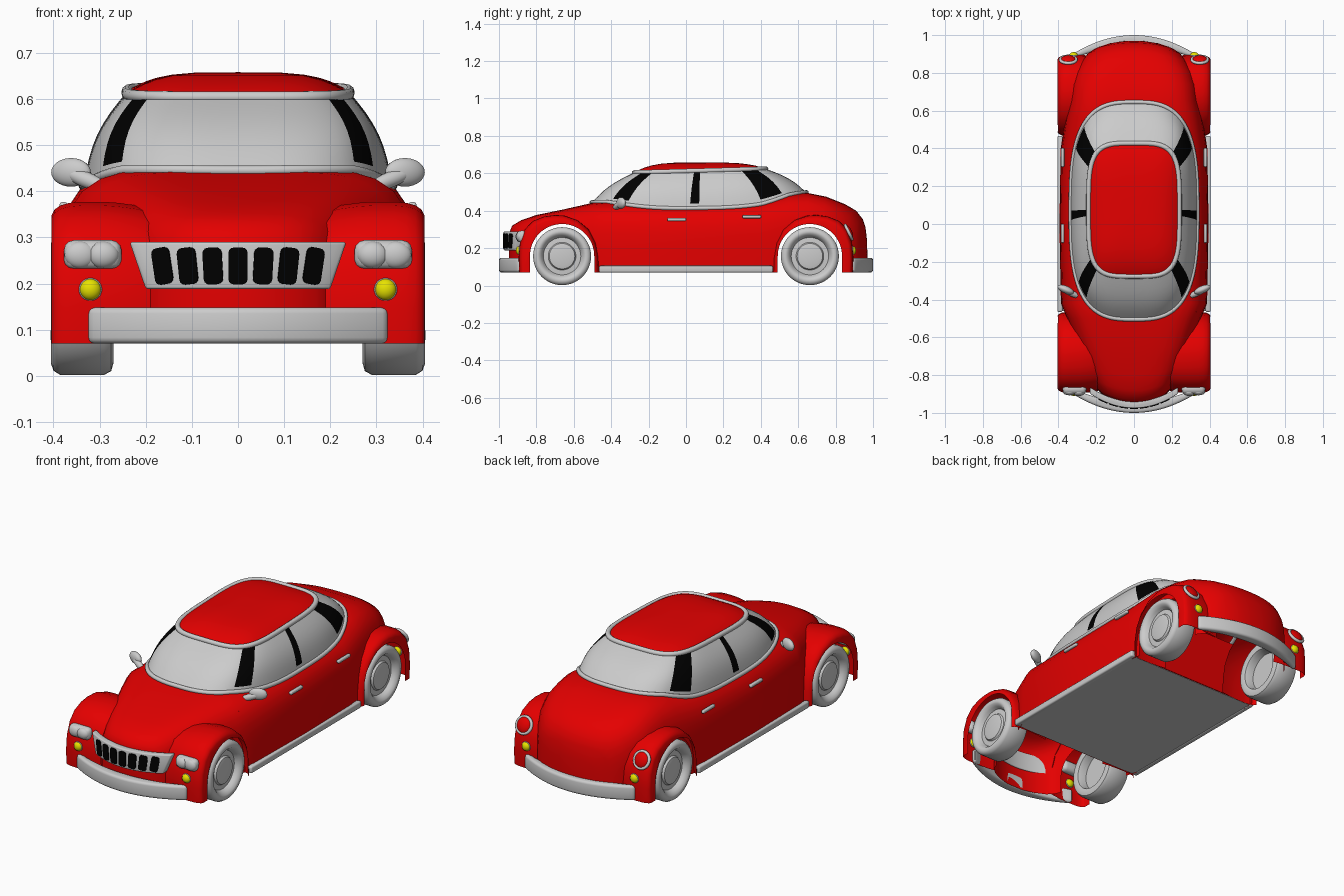
import bpy, bmesh, math
from mathutils import Vector

if "Cube" in bpy.data.objects:
    bpy.data.objects.remove(bpy.data.objects["Cube"])

def material(name, c):
    m = bpy.data.materials.new(name)
    m.diffuse_color = (*c, 1)
    m.use_nodes = True
    m.node_tree.nodes["Principled BSDF"].inputs["Base Color"].default_value = m.diffuse_color
    return m
RED = material("red paint", (0.78, 0.0, 0.0))
GREY = material("light grey", (0.6, 0.6, 0.6))
BLACK = material("black", (0.0, 0.0, 0.0))
YELLOW = material("yellow", (0.9, 0.86, 0.0))

def finish(o, name, mat, angle=40, bevel=0):
    o.name = name
    o.data.materials.clear()
    o.data.materials.append(mat)
    bpy.ops.object.select_all(action='DESELECT')
    o.select_set(True)
    bpy.context.view_layer.objects.active = o
    if bevel:
        m = o.modifiers.new("bevel", 'BEVEL')
        m.width, m.segments, m.limit_method = bevel, 3, 'ANGLE'
        bpy.ops.object.modifier_apply(modifier=m.name)
    bpy.ops.object.shade_smooth_by_angle(angle=math.radians(angle))
    return o

def mesh(name, verts, faces, mat, angle=40, bevel=0):
    me = bpy.data.meshes.new(name)
    me.from_pydata(verts, [], faces)
    bm = bmesh.new()
    bm.from_mesh(me)
    bmesh.ops.remove_doubles(bm, verts=bm.verts, dist=1e-5)
    bmesh.ops.recalc_face_normals(bm, faces=bm.faces)
    bm.to_mesh(me)
    bm.free()
    o = bpy.data.objects.new(name, me)
    bpy.context.collection.objects.link(o)
    return finish(o, name, mat, angle, bevel)

def loft(name, rings, mat, angle=40, caps=True, bevel=0):
    n = len(rings[0])
    faces = [(r*n+i, r*n+(i+1) % n, (r+1)*n+(i+1) % n, (r+1)*n+i)
             for r in range(len(rings)-1) for i in range(n)]
    if caps:
        faces += [tuple(range(n)), tuple(range((len(rings)-1)*n, len(rings)*n))]
    return mesh(name, [p for r in rings for p in r], faces, mat, angle, bevel)

def box(name, loc, size, mat, bevel=0, rot=(0, 0, 0)):
    bpy.ops.mesh.primitive_cube_add(size=1, location=loc, rotation=rot)
    o = bpy.context.object
    for v in o.data.vertices:
        v.co = Vector([a*b for a, b in zip(v.co, size)])
    return finish(o, name, mat, 40, bevel)

def ball(name, loc, size, mat, rot=(0, 0, 0)):
    bpy.ops.mesh.primitive_uv_sphere_add(segments=24, ring_count=14, radius=1, location=loc, rotation=rot)
    bpy.context.object.scale = size
    return finish(bpy.context.object, name, mat, 60)

def tube(name, pts, r, mat):
    cu = bpy.data.curves.new(name, 'CURVE')
    cu.dimensions, cu.bevel_depth, cu.bevel_resolution = '3D', r, 3
    sp = cu.splines.new('POLY')
    sp.points.add(len(pts)-1)
    for p, q in zip(sp.points, pts):
        p.co = (*q, 1)
    sp.use_cyclic_u = True
    o = bpy.data.objects.new(name, cu)
    bpy.context.collection.objects.link(o)
    bpy.ops.object.select_all(action='DESELECT')
    o.select_set(True)
    bpy.context.view_layer.objects.active = o
    bpy.ops.object.convert(target='MESH')
    return finish(bpy.context.object, name, mat, 60)

WY, WZ, ARCH, Z0 = 0.6625, 0.157, 0.172, 0.07

# Wheel arch cutters, and a cut that leaves open shells
cutters = []
for s in (-1, 1):
    prof = [(s*WY+ARCH*math.cos(math.pi*i/32), WZ+ARCH*math.sin(math.pi*i/32)) for i in range(33)]
    prof += [(s*WY-ARCH, -0.1), (s*WY+ARCH, -0.1)]
    c = loft("arch_cutter", [[(x, y, z) for y, z in prof] for x in (-0.6, 0.6)], BLACK)
    c.hide_render = True
    c.hide_set(True)
    cutters.append(c)

def cut_arches(o, which, angle, inner=0):
    bpy.context.view_layer.objects.active = o
    for c in which:
        m = o.modifiers.new("cut", 'BOOLEAN')
        m.operation, m.solver, m.object = 'DIFFERENCE', 'EXACT', c
        bpy.ops.object.modifier_apply(modifier=m.name)
    bm = bmesh.new()
    bm.from_mesh(o.data)
    dead = []
    for f in bm.faces:
        c = f.calc_center_median()
        dy = abs(abs(c.y)-WY)
        tunnel = dy < ARCH+0.001 and (c.z < WZ or math.hypot(dy, c.z-WZ) < ARCH+0.001)
        if ((tunnel and abs(f.normal.x) < 0.01) or (f.normal.z < -0.9 and c.z < Z0+0.01)
                or (abs(c.x) < inner and abs(f.normal.x) > 0.9)):
            dead.append(f)
    bmesh.ops.delete(bm, geom=dead, context='FACES')
    bm.to_mesh(o.data)
    bm.free()
    finish(o, o.name, RED, angle)

# Central body: stations of (y, half width, top height), ends bowed in plan
ST = [(-.947, .05, .13), (-.946, .11, .21), (-.943, .17, .285), (-.93, .2, .32), (-.88, .225, .35),
      (-.8, .255, .377), (-.65, .30, .408),
      (-.5, .355, .442), (-.42, .387, .45), (0, .395, .45), (.4, .388, .462), (.55, .365, .495),
      (.65, .345, .495), (.75, .335, .475), (.85, .315, .435), (.91, .285, .40), (.945, .245, .355),
      (.96, .20, .31), (.968, .13, .24), (.97, .06, .15)]
def sup(phi, n):
    c, s = math.cos(phi), math.sin(phi)
    k = (abs(c)**n+abs(s)**n)**(1/n)
    return c/k, s/k
rings = []
for y, w, h in ST:
    bow = min(1, max(0, (abs(y)-.72)/.18))*(1.5 if y < 0 else -.7)
    q = [sup(math.pi*i/32, 5) for i in range(33)]
    rings.append([(w*a, y+bow*(w*a)**2, Z0+(h-Z0)*b) for a, b in q])
cut_arches(loft("body", rings, RED, 50), cutters, 50)

def body_z(x, y):
    for (a, wa, ha), (b, wb, hb) in zip(ST, ST[1:]):
        if a <= y <= b:
            t = (y-a)/(b-a)
            w, h = wa+(wb-wa)*t, ha+(hb-ha)*t
            return Z0+(h-Z0)*max(0, 1-abs(x/w)**5)**0.2

# Fenders: arch profile lofted outwards with a rounded outer edge
FP = [(-.465, .07), (-.468, .15), (-.483, .23), (-.52, .30), (-.58, .35), (-.65, .374), (-.70, .377),
      (-.76, .369), (-.82, .345), (-.862, .30), (-.888, .23), (-.895, .15), (-.892, .07)]
for end, label, cut in ((1, "front", cutters[0]), (-1, "rear", cutters[1])):
    for s in (-1, 1):
        rings = [[(s*x, end*(-.675+(y+.675)*k), Z0+(z-Z0)*k) for y, z in FP]
                 for x, k in ((.19, .95), (.22, .975), (.26, .993), (.29, 1), (.34, 1), (.365, .993),
                              (.385, .975), (.398, .945), (.404, .905))]
        cut_arches(loft(label+"_fender", rings, RED, 50), [cut], 50, .192)

# Floor, bulkheads and sills
box("floor", (0, 0, .078), (.77, .92, .01), GREY)
for s in (-1, 1):
    box("bulkhead", (0, s*.462, .23), (.66, .006, .31), RED)
    box("sill", (s*.392, 0, .088), (.028, .93, .036), GREY, .008)

# Glasshouse: window band with black pillars, then roof
N = 144
base, top = [], []
for i in range(N):
    phi = 2*math.pi*i/N
    a, b = sup(phi, 3)
    x, y = .335*a, .07+.575*b
    base.append(Vector((x, y, body_z(x, y))))
    a, b = sup(phi, 4)
    top.append(Vector((.24*a, .075+.352*b, .614+.01*b)))
rings = []
for r in range(9):
    v = r/8
    ring = []
    for p, q in zip(base, top):
        out = Vector((p.x/.335, (p.y-.07)/.575, .5))
        ring.append(p.lerp(q, v)+out*.018*math.sin(math.pi*v))
    rings.append(ring)
glass = loft("windows", rings, GREY, 60, caps=False)
glass.data.materials.append(BLACK)
for f in glass.data.polygons:
    c = f.index % N
    d = (c+.5)*360/N
    d = d-360 if d > 180 else d
    d = d if abs(d) < 90 else math.copysign(180-abs(d), d)
    if f.index >= N and (-47.5 < d < -37.5 or -5 < d < 0 or 32.5 < d < 45):
        f.material_index = 1
rings = [[(q.x*k, .075+(q.y-.075)*k, q.z+(.658-q.z)*(1-k**4)) for q in top]
         for k in (1, .96, .91, .84, .74, .6, .4, .15)]
rings.append([(0, .075, .658)]*N)
loft("roof", rings, RED, 60, caps=False)
tube("belt_trim", [p+Vector((0, 0, .004)) for p in base], .011, GREY)
tube("roof_trim", top, .013, GREY)

# Wheels: lathed tyre and hub
WP = [(.388, .001), (.388, .05), (.384, .068), (.374, .074), (.372, .1), (.388, .108), (.402, .12), (.405, .132),
      (.4, .146), (.386, .155), (.29, .155), (.275, .147), (.27, .13), (.275, .11), (.29, .104), (.32, .1), (.32, .001)]
for sy in (-1, 1):
    for s in (-1, 1):
        rings = [[(s*x, sy*WY+r*math.cos(2*math.pi*i/48), WZ+r*math.sin(2*math.pi*i/48)) for i in range(48)]
                 for x, r in WP]
        loft("wheel", rings, GREY, 40)

# Curved bumpers
for s, label in ((-1, "front"), (1, "rear")):
    xs = [-.325+.65*i/24 for i in range(25)]
    outer = [(x, s*(1-.95*x*x)) for x in xs]
    inner = [(x, s*(.945-.7*x*x)) for x in reversed(xs)]
    loft(label+"_bumper", [[(x, y, z) for x, y in outer+inner] for z in (.07, .148)], GREY, 40, bevel=.013)

# Grille frame with seven dark slots
def grille_y(x):
    return -.975+1.4*x*x
rings = []
for z, w in ((.188, .2), (.29, .235)):
    xs = [-w+2*w*i/24 for i in range(25)]
    rings.append([(x, grille_y(x), z) for x in xs]+[(x, grille_y(x)+.035, z) for x in reversed(xs)])
loft("grille_frame", rings, GREY, 40, bevel=.006)
for i in range(-3, 4):
    x = i*.0545
    o = box("grille_slot", (x, grille_y(x), .238), (.042, .008, .08), BLACK, 0, (0, x, math.atan(2.8*x)))
    bm = bmesh.new()
    bm.from_mesh(o.data)
    corner = [e for e in bm.edges if abs(e.verts[0].co.y-e.verts[1].co.y) > .004]
    bmesh.ops.bevel(bm, geom=corner, offset=.012, segments=3, profile=.5, affect='EDGES')
    bm.to_mesh(o.data)
    bm.free()

# Lamps, mirrors and door handles on both sides
for s in (-1, 1):
    box("headlight_housing", (s*.315, -.875, .262), (.125, .05, .064), GREY, .022)
    ball("headlight_lens", (s*.292, -.889, .262), (.034, .022, .029), GREY)
    ball("headlight_lens", (s*.342, -.889, .262), (.034, .018, .029), GREY)
    for y in (-.892, .892):
        ball("indicator", (s*.32, y, .187), (.023, .018, .023), YELLOW)
        bpy.ops.mesh.primitive_torus_add(location=(s*.32, y, .187), rotation=(math.pi/2, 0, 0),
                                         major_radius=.022, minor_radius=.003)
        finish(bpy.context.object, "indicator_ring", GREY, 60)
    tilt = math.radians(26)
    ball("tail_light", (s*.348, .868, .285), (.04, .02, .042), RED, (tilt, 0, 0))
    bpy.ops.mesh.primitive_torus_add(location=(s*.348, .87, .285), rotation=(math.pi/2+tilt, 0, 0),
                                     major_radius=.042, minor_radius=.008)
    finish(bpy.context.object, "tail_light_ring", GREY, 60)
    ball("mirror", (s*.362, -.347, .441), (.046, .02, .031), GREY, (0, 0, s*.4))
    ball("mirror_stalk", (s*.33, -.368, .425), (.056, .016, .017), GREY, (0, -s*.35, s*.4))
    for y, z in ((-.05, .353), (.352, .368)):
        box("door_handle", (s*.378, y, z), (.018, .1, .017), GREY, .006)
